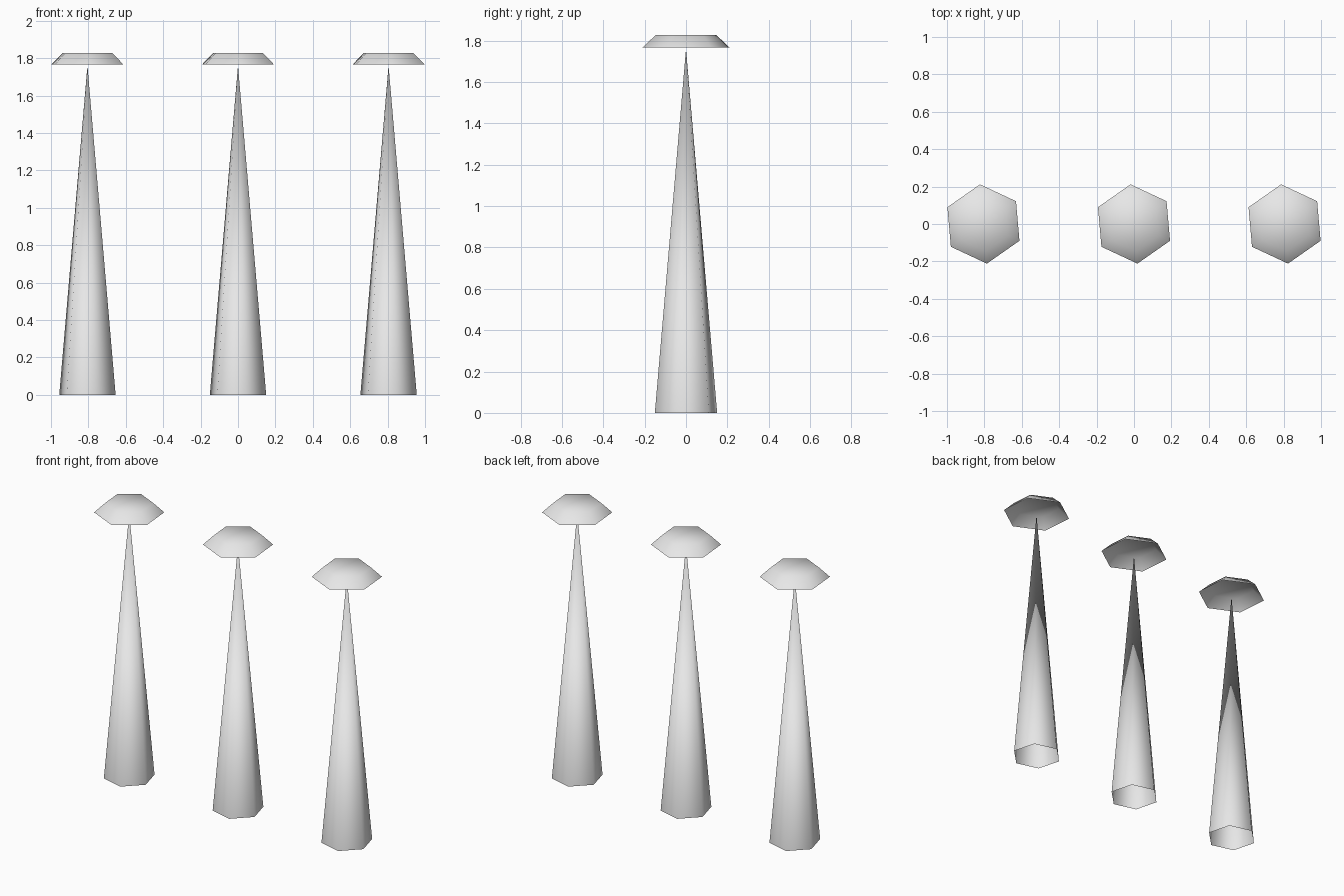
import bpy
import bmesh
from math import cos, sin, radians, tau

SIDES = 6
SPACING = 0.805

cube = bpy.data.objects.get("Cube")
if cube:
    bpy.data.objects.remove(cube, do_unlink=True)

# Single plain grey material
grey = bpy.data.materials.new("light_grey")
grey.use_nodes = True
colour = (0.8, 0.8, 0.8, 1)
grey.diffuse_color = colour
grey.node_tree.nodes["Principled BSDF"].inputs["Base Color"].default_value = colour


def ring(bm, radius, z, turn):
    """Six-sided ring of vertices, first corner at the given turn."""
    angles = [radians(turn) + tau * i / SIDES for i in range(SIDES)]
    return [bm.verts.new((radius * cos(a), radius * sin(a), z)) for a in angles]


def add_part(name, bm, x):
    for face in bm.faces:
        face.smooth = True
    mesh = bpy.data.meshes.new(name)
    bm.to_mesh(mesh)
    bm.free()
    mesh.materials.append(grey)
    obj = bpy.data.objects.new(name, mesh)
    obj.location.x = x
    bpy.context.collection.objects.link(obj)


def add_spire(name, x):
    """Tall cone, open at the base, meeting in one tip."""
    bm = bmesh.new()
    base = ring(bm, 0.156, 0, 45)
    tip = bm.verts.new((0, 0, 1.76))
    for i in range(SIDES):
        bm.faces.new((base[i], base[(i + 1) % SIDES], tip))
    add_part(name, bm, x)


def add_cap(name, x):
    """Shallow tapered cap, closed on top and hollow below."""
    bm = bmesh.new()
    rim = ring(bm, 0.2125, 1.766, 35)
    top = ring(bm, 0.146, 1.828, 35)
    for i in range(SIDES):
        j = (i + 1) % SIDES
        bm.faces.new((rim[i], rim[j], top[j], top[i]))
    bm.faces.new(top)
    add_part(name, bm, x)


# Three matching posts in a row
for side, x in (("right", -SPACING), ("middle", 0), ("left", SPACING)):
    add_spire(side + "_spire", x)
    add_cap(side + "_cap", x)
